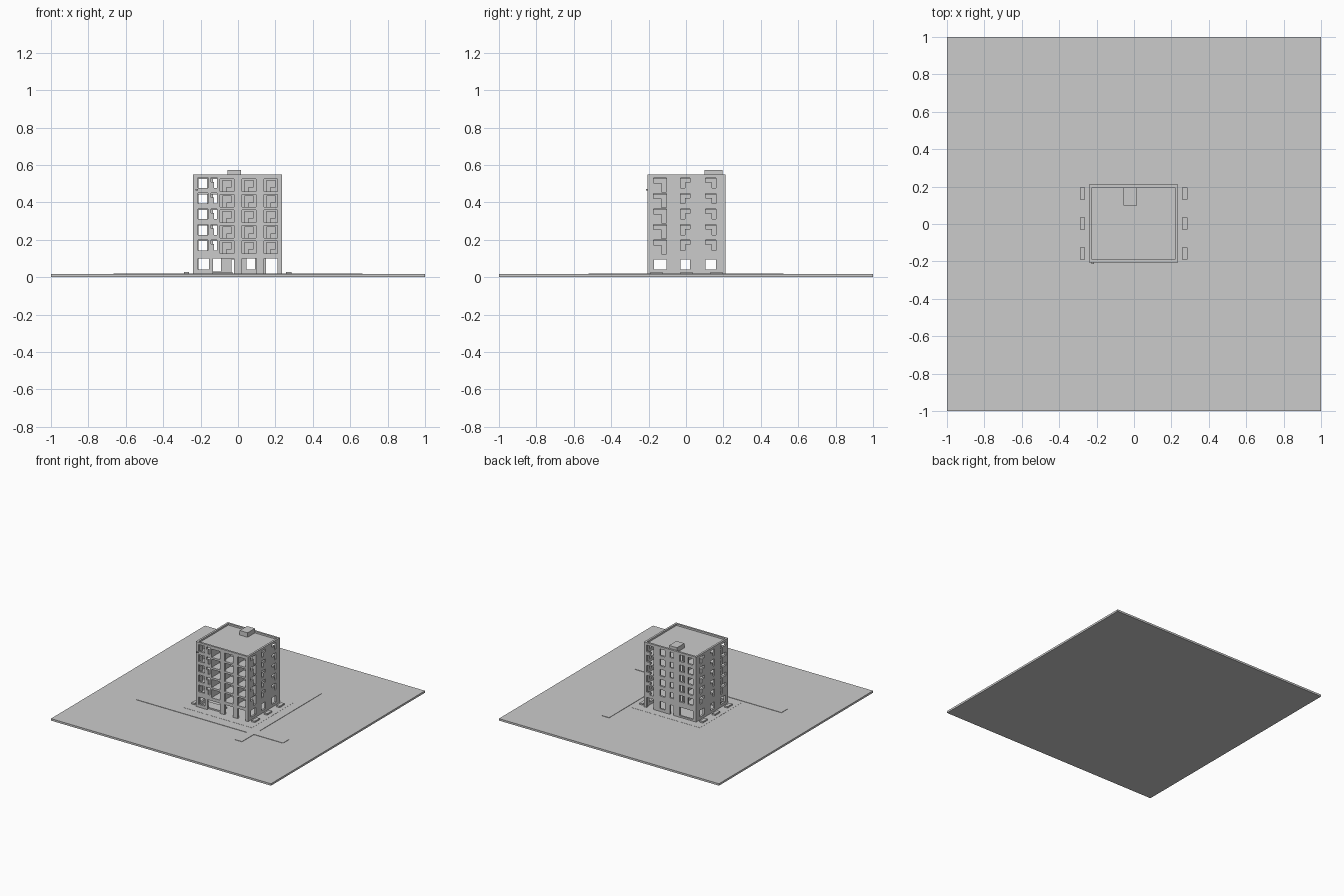
import bpy, bmesh

if "Cube" in bpy.data.objects:
    bpy.data.objects.remove(bpy.data.objects["Cube"])

G = 0.016                 # top of the ground slab
STEP = 0.083              # storey height
TOP = 0.55
X0, X1, Y0, Y1 = -0.24, 0.235, -0.205, 0.21
T = 0.016                 # wall thickness
FLOORS = range(5)


def box(name, x0, x1, y0, y1, z0, z1):
    bm = bmesh.new()
    bmesh.ops.create_cube(bm, size=1)
    for v in bm.verts:
        v.co = ((x0 + x1) / 2 + v.co.x * (x1 - x0),
                (y0 + y1) / 2 + v.co.y * (y1 - y0),
                (z0 + z1) / 2 + v.co.z * (z1 - z0))
    me = bpy.data.meshes.new(name)
    bm.to_mesh(me)
    bm.free()
    ob = bpy.data.objects.new(name, me)
    bpy.context.collection.objects.link(ob)
    return ob


def wall(name, axis, pos, depth, u0, u1, z0, z1, holes):
    """Flat panel along axis with rectangular openings, extruded by depth."""
    us = sorted({round(u, 4) for h in holes for u in h[:2]} | {u0, u1})
    zs = sorted({round(z, 4) for h in holes for z in h[2:]} | {z0, z1})
    bm = bmesh.new()

    def point(u, z):
        return (u, pos, z) if axis == 'x' else (pos, u, z)

    grid = [[bm.verts.new(point(u, z)) for z in zs] for u in us]
    for i in range(len(us) - 1):
        for j in range(len(zs) - 1):
            cu, cz = (us[i] + us[i + 1]) / 2, (zs[j] + zs[j + 1]) / 2
            if any(a < cu < b and c < cz < d for a, b, c, d in holes):
                continue
            bm.faces.new((grid[i][j], grid[i + 1][j],
                          grid[i + 1][j + 1], grid[i][j + 1]))
    bmesh.ops.delete(bm, geom=[v for v in bm.verts if not v.link_faces],
                     context='VERTS')
    out = bmesh.ops.extrude_face_region(bm, geom=bm.faces[:],
                                        use_keep_orig=True)
    move = (0, depth, 0) if axis == 'x' else (depth, 0, 0)
    bmesh.ops.translate(bm, vec=move, verts=[
        g for g in out['geom'] if isinstance(g, bmesh.types.BMVert)])
    bmesh.ops.recalc_face_normals(bm, faces=bm.faces[:])
    me = bpy.data.meshes.new(name)
    bm.to_mesh(me)
    bm.free()
    ob = bpy.data.objects.new(name, me)
    bpy.context.collection.objects.link(ob)


def rect(u0, u1, zb, zt):
    """One opening repeated on every upper floor (heights given for the top)."""
    return [(u0, u1, zb - k * STEP, zt - k * STEP) for k in FLOORS]


def ell(u0, u1, d0, d1, zb, zt, sill):
    """Window joined to a taller door leg, repeated on every floor."""
    return rect(u0, u1, sill, zt) + rect(d0, d1, zb, zt)


# Ground, pavement around the block and the two streets
box("ground", -1, 1, -1, 1, 0, G)
box("pavement", -0.32, 0.32, -0.275, 0.275, G - 0.004, G + 0.001)
box("front_street", -0.665, 0.665, -0.365, -0.29, G - 0.004, G + 0.003)
box("side_street", 0.335, 0.40, -0.52, 0.52, G - 0.004, G + 0.003)

# Front: windows, balcony doors, loggias and ground floor entrances
front = rect(-0.214, -0.16, 0.476, 0.532)
front += ell(-0.144, -0.112, -0.129, -0.112, 0.476, 0.532, 0.51)
loggias = [(-0.096, -0.022), (0.022, 0.096), (0.14, 0.212)]
for a, b in loggias:
    front += rect(a, b, 0.458, 0.525)
front += [(-0.214, -0.155, 0.04, 0.10), (-0.135, -0.022, G, 0.10),
          (0.022, 0.10, G, 0.10), (0.14, 0.212, G, 0.10)]
wall("front_wall", 'x', Y0, T, X0, X1, G, TOP, front)

# Back: five window columns
back = ell(0.15, 0.21, 0.15, 0.18, 0.458, 0.53, 0.476)
back += rect(0.045, 0.09, 0.476, 0.53) + rect(-0.035, 0.0, 0.485, 0.53)
back += rect(-0.135, -0.09, 0.476, 0.53) + rect(-0.21, -0.165, 0.476, 0.53)
back += [(0.15, 0.21, G, 0.10), (0.045, 0.09, 0.04, 0.10),
         (-0.035, 0.0, G, 0.095), (-0.21, -0.09, 0.03, 0.10)]
wall("back_wall", 'x', Y1, -T, X0, X1, G, TOP, back)

# Sides: three columns of L shaped openings
side = ell(-0.175, -0.105, -0.132, -0.105, 0.455, 0.53, 0.503)
side += ell(-0.03, 0.022, -0.03, -0.006, 0.476, 0.53, 0.507)
side += ell(0.105, 0.16, 0.138, 0.16, 0.476, 0.53, 0.507)
side += [(-0.17, -0.105, 0.04, 0.095), (-0.03, 0.022, 0.04, 0.095),
         (0.105, 0.16, 0.04, 0.095)]
wall("right_wall", 'y', X1, -T, Y0 + T, Y1 - T, G, TOP, side)
wall("left_wall", 'y', X0, T, Y0 + T, Y1 - T, G, TOP, side)

# Floor slabs and roof
for k in FLOORS:
    z = 0.455 - k * STEP
    box(f"floor_{5 - k}", X0 + T, X1 - T, Y0 + T, Y1 - T, z - 0.012, z)
box("roof", X0 + T, X1 - T, Y0 + T, Y1 - T, 0.526, 0.536)

# Recessed loggia wall with doors, and inner partitions
doors = []
for a, b in loggias:
    doors += ell(a + 0.012, b - 0.012, a + 0.012, a + 0.034, 0.458, 0.518, 0.482)
wall("loggia_wall", 'x', -0.10, 0.008, -0.10, X1 - T, 0.123, 0.526, doors)
box("long_partition", -0.10, X1 - T, 0.04, 0.048, 0.123, 0.526)
box("cross_partition", -0.108, -0.10, Y0 + T, Y1 - T, 0.123, 0.526)
for i, x in enumerate((-0.004, 0.115)):
    box(f"loggia_divider_{i + 1}", x, x + 0.008, Y0 + T, -0.10, 0.123, 0.526)

# Entrance steps inside the porch
box("entrance_step", -0.20, -0.03, -0.185, -0.10, G - 0.002, 0.028)

# Stair housing on the roof and small wall lamp
box("roof_housing", -0.055, 0.017, 0.10, 0.195, 0.53, 0.573)
box("wall_fixture", -0.226, -0.214, -0.214, Y0 + 0.002, 0.464, 0.472)

# Planters along both sides
for i, y in enumerate((-0.158, 0.003, 0.164)):
    box(f"left_planter_{i + 1}", -0.29, -0.262, y - 0.032, y + 0.032, G - 0.002, 0.029)
    box(f"right_planter_{i + 1}", 0.257, 0.286, y - 0.032, y + 0.032, G - 0.002, 0.029)
